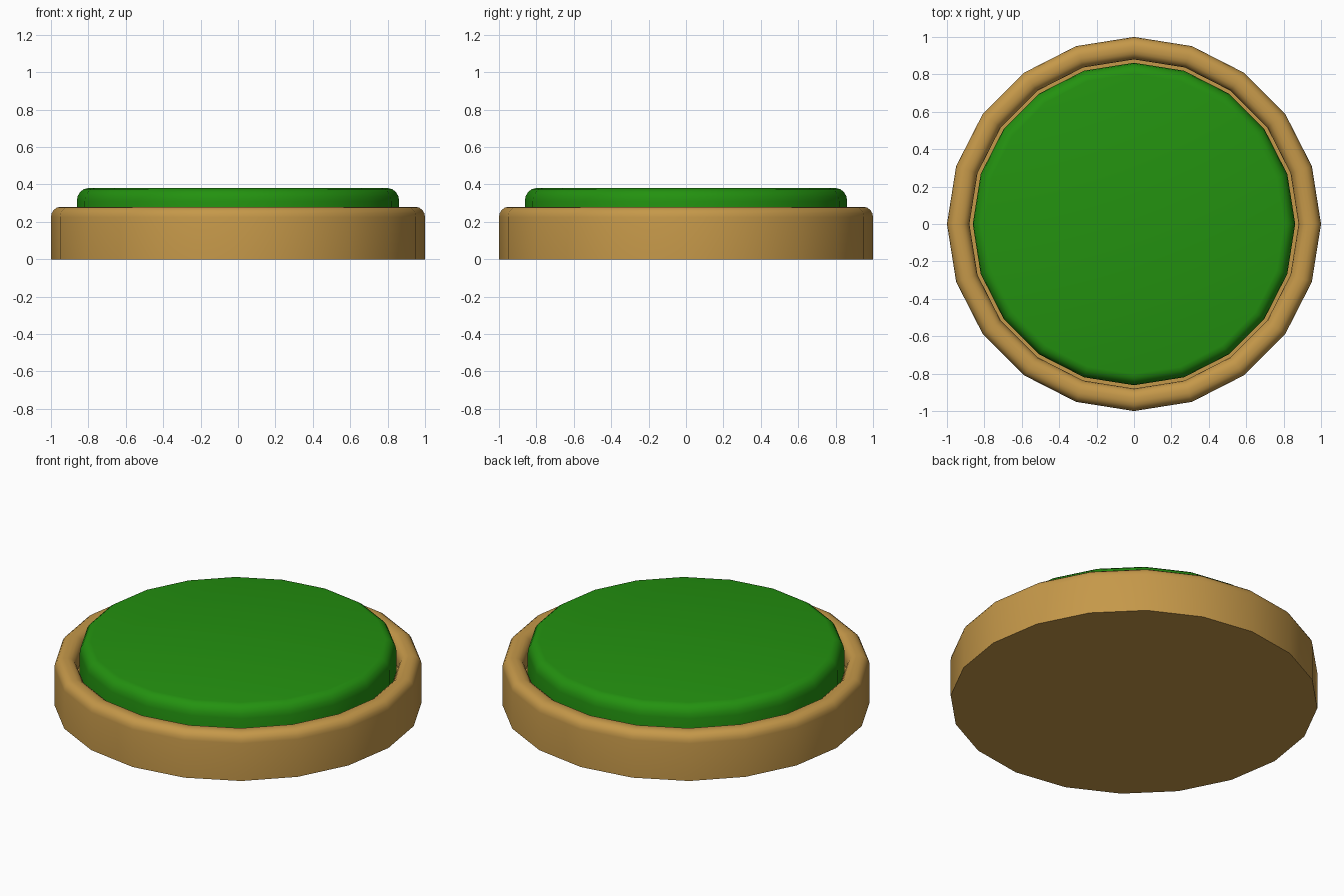
import bpy, bmesh, math

if "Cube" in bpy.data.objects:
    bpy.data.objects.remove(bpy.data.objects["Cube"])

SIDES = 20


def material(name, color):
    m = bpy.data.materials.new(name)
    m.diffuse_color = (*color, 1)
    m.use_nodes = True
    m.node_tree.nodes["Principled BSDF"].inputs["Base Color"].default_value = m.diffuse_color
    return m


def lathe(name, profile, mat):
    """Spin an (r, z) profile into a closed 20-sided solid with n-gon caps."""
    bm = bmesh.new()
    rings = [[bm.verts.new((r * math.cos(a), r * math.sin(a), z))
              for a in (2 * math.pi * i / SIDES for i in range(SIDES))]
             for r, z in profile]
    for low, high in zip(rings, rings[1:]):
        for i in range(SIDES):
            j = (i + 1) % SIDES
            bm.faces.new((low[i], low[j], high[j], high[i]))
    bm.faces.new(rings[0][::-1])
    bm.faces.new(rings[-1])
    mesh = bpy.data.meshes.new(name)
    bm.to_mesh(mesh)
    bm.free()
    mesh.materials.append(mat)
    ob = bpy.data.objects.new(name, mesh)
    bpy.context.collection.objects.link(ob)
    bpy.ops.object.select_all(action='DESELECT')
    ob.select_set(True)
    bpy.context.view_layer.objects.active = ob
    bpy.ops.object.shade_smooth_by_angle(angle=math.radians(40))
    return ob


def arc(cr, cz, rr, rz, start, end, steps=4):
    """Rounded corner points around (cr, cz), angles in degrees."""
    angles = [math.radians(start + (end - start) * i / steps) for i in range(steps + 1)]
    return [(cr + rr * math.cos(a), cz + rz * math.sin(a)) for a in angles]


# Tan dish with a rounded rim and a recessed floor
lathe("base_dish",
      [(1.0, 0.0)]
      + arc(0.95, 0.225, 0.05, 0.055, 0, 90)
      + arc(0.93, 0.225, 0.05, 0.055, 90, 180)
      + [(0.88, 0.18)],
      material("tan", (0.56, 0.315, 0.067)))

# Green pad with a rounded top edge, resting in the dish
lathe("green_pad",
      [(0.862, 0.18)] + arc(0.802, 0.31, 0.06, 0.07, 0, 90),
      material("green", (0.017, 0.285, 0.005)))
